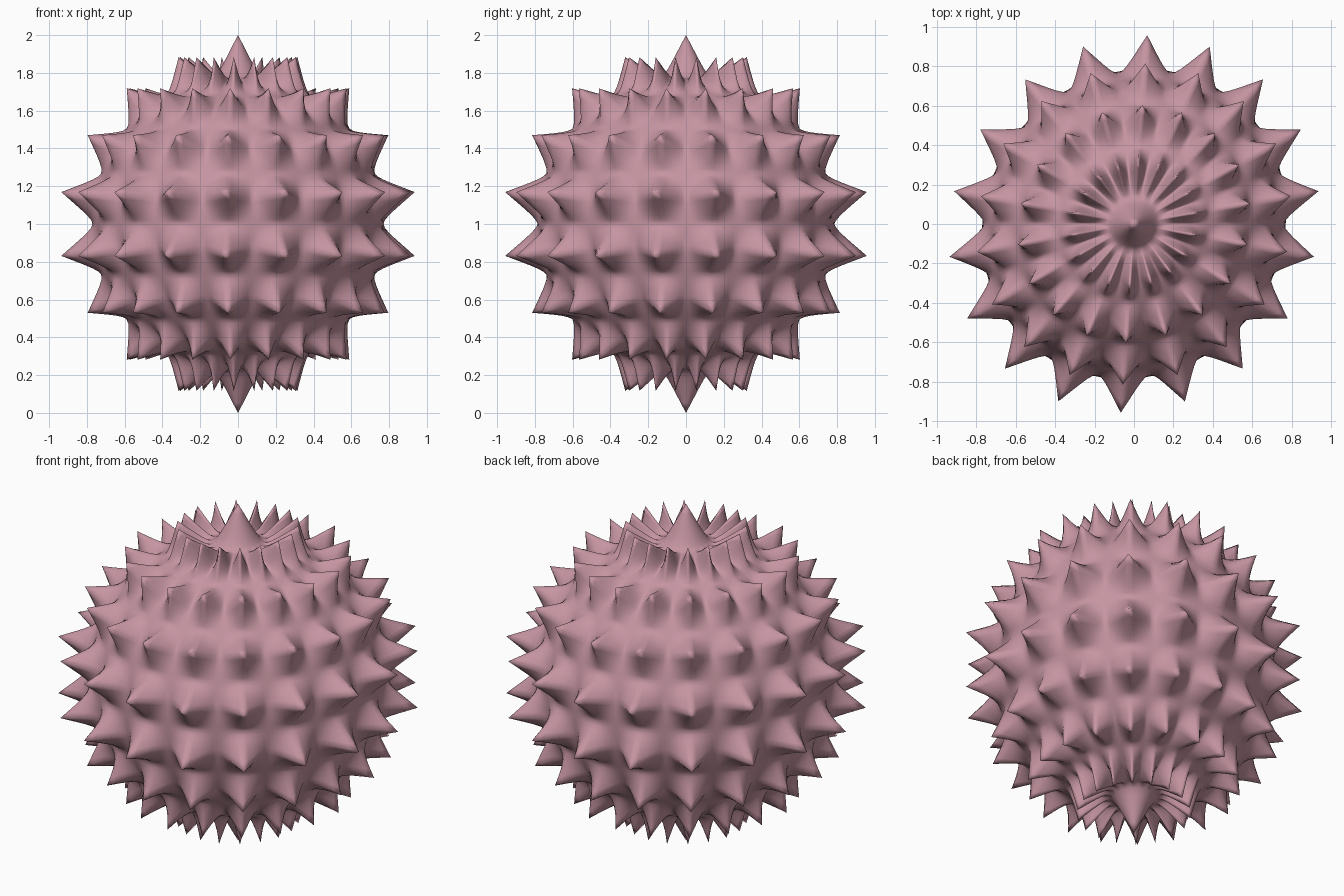
import bpy, bmesh, math

if "Cube" in bpy.data.objects:
    bpy.data.objects.remove(bpy.data.objects["Cube"])

BASE = 0.785            # radius of the valleys between spikes
CELL = math.radians(20)  # spacing of the spikes, both ways
TIPS = [1.0, 0.94, 0.938, 0.94, 0.972]  # tip radius per ring, pole to equator


def falloff(angle):
    """1 at a spike axis, 0 at the cell border, with concave flanks."""
    a = abs(angle / CELL - round(angle / CELL)) * 2
    return (1 - a) ** 1.5


# spiky ball: fine sphere pushed out into rows of spikes
bm = bmesh.new()
bmesh.ops.create_uvsphere(bm, u_segments=216, v_segments=108, radius=1)
for v in bm.verts:
    d = v.co.normalized()
    colat = math.acos(max(-1, min(1, d.z)))
    lon = math.atan2(d.y, d.x)
    ring = round(min(colat, math.pi - colat) / CELL)
    rise = falloff(colat)
    if ring > 0:                      # pole spikes are round cones
        rise *= falloff(lon - CELL / 2)
    p = d * (BASE + (TIPS[min(ring, 4)] - BASE) * rise)
    # slight skew of the whole ball
    v.co = (0.98 * p.x + 0.07 * p.y, p.y, p.z + 1)
for f in bm.faces:
    f.smooth = True

mesh = bpy.data.meshes.new("spiky_ball")
bm.to_mesh(mesh)
bm.free()
ball = bpy.data.objects.new("spiky_ball", mesh)
bpy.context.collection.objects.link(ball)

pink = bpy.data.materials.new("dusty_pink")
pink.diffuse_color = (0.56, 0.30, 0.36, 1)
pink.use_nodes = True
pink.node_tree.nodes["Principled BSDF"].inputs["Base Color"].default_value = pink.diffuse_color
mesh.materials.append(pink)
